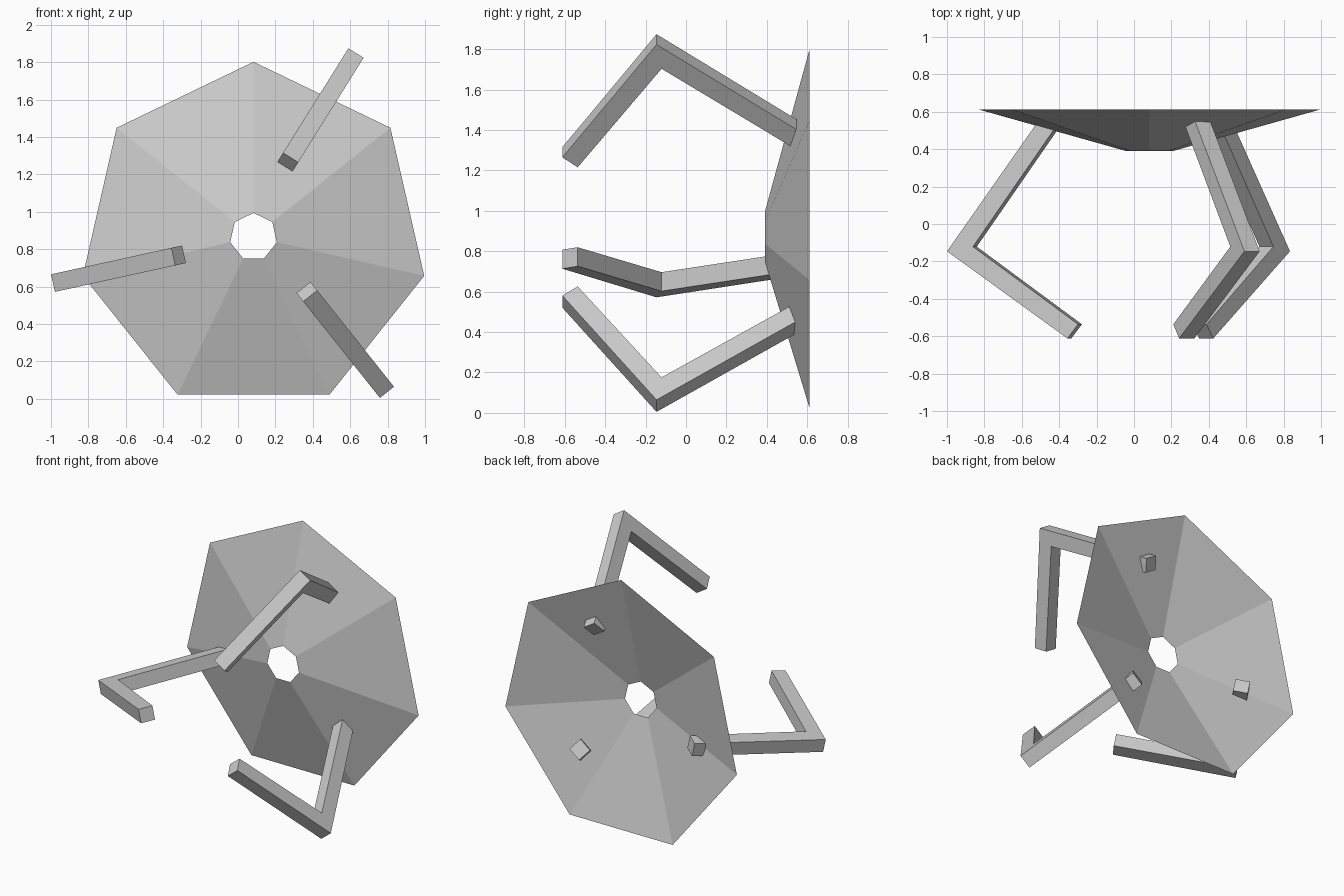
import bpy
import bmesh
from math import sin, cos, pi, radians
from mathutils import Vector

if "Cube" in bpy.data.objects:
    bpy.data.objects.remove(bpy.data.objects["Cube"], do_unlink=True)

# Single plain grey material
GREY = (0.6, 0.6, 0.6, 1.0)
grey = bpy.data.materials.new("light_grey")
grey.use_nodes = True
grey.diffuse_color = GREY
grey.node_tree.nodes["Principled BSDF"].inputs["Base Color"].default_value = GREY


def finish(bm, name):
    mesh = bpy.data.meshes.new(name)
    bm.to_mesh(mesh)
    bm.free()
    mesh.materials.append(grey)
    obj = bpy.data.objects.new(name, mesh)
    bpy.context.collection.objects.link(obj)
    return obj


# Seven-sided open cone with a hole in the middle, flaring towards the back
def make_dish(center_x, center_z, sides=7):
    bm = bmesh.new()

    def ring(radius, y):
        return [bm.verts.new((center_x + radius * sin(2 * pi * i / sides), y,
                              center_z + radius * cos(2 * pi * i / sides)))
                for i in range(sides)]

    inner, outer = ring(0.128, 0.39), ring(0.936, 0.612)
    for i in range(sides):
        j = (i + 1) % sides
        bm.faces.new((inner[i], inner[j], outer[j], outer[i]))
    return finish(bm, "dish")


# Bent square bar: profile of (distance outward from the tip, depth)
ARM_PROFILE = [(0.0, -0.536), (0.058, -0.612), (0.717, -0.146),
               (0.188, 0.592), (0.110, 0.536), (0.575, -0.121)]
ARM_WIDTH = 0.096


def make_arm(name, tip_x, tip_z, angle):
    bm = bmesh.new()
    out = Vector((cos(radians(angle)), 0, sin(radians(angle))))
    side = Vector((-out.z, 0, out.x)) * ARM_WIDTH / 2
    tip = Vector((tip_x, 0, tip_z))
    path = [tip + out * s + Vector((0, y, 0)) for s, y in ARM_PROFILE]
    left = [bm.verts.new(p - side) for p in path]
    right = [bm.verts.new(p + side) for p in path]
    n = len(path)
    for i in range(n):
        j = (i + 1) % n
        bm.faces.new((left[i], left[j], right[j], right[i]))
    # Each flat side is two quads meeting at the elbow
    for row in (left, right):
        bm.faces.new((row[0], row[1], row[2], row[5]))
        bm.faces.new((row[5], row[2], row[3], row[4]))
    bmesh.ops.recalc_face_normals(bm, faces=bm.faces)
    return finish(bm, name)


make_dish(0.083, 0.866)
make_arm("upper_arm", 0.251, 1.241, 58)
make_arm("right_arm", -0.289, 0.773, 192.4)
make_arm("lower_arm", 0.350, 0.596, -51.5)
